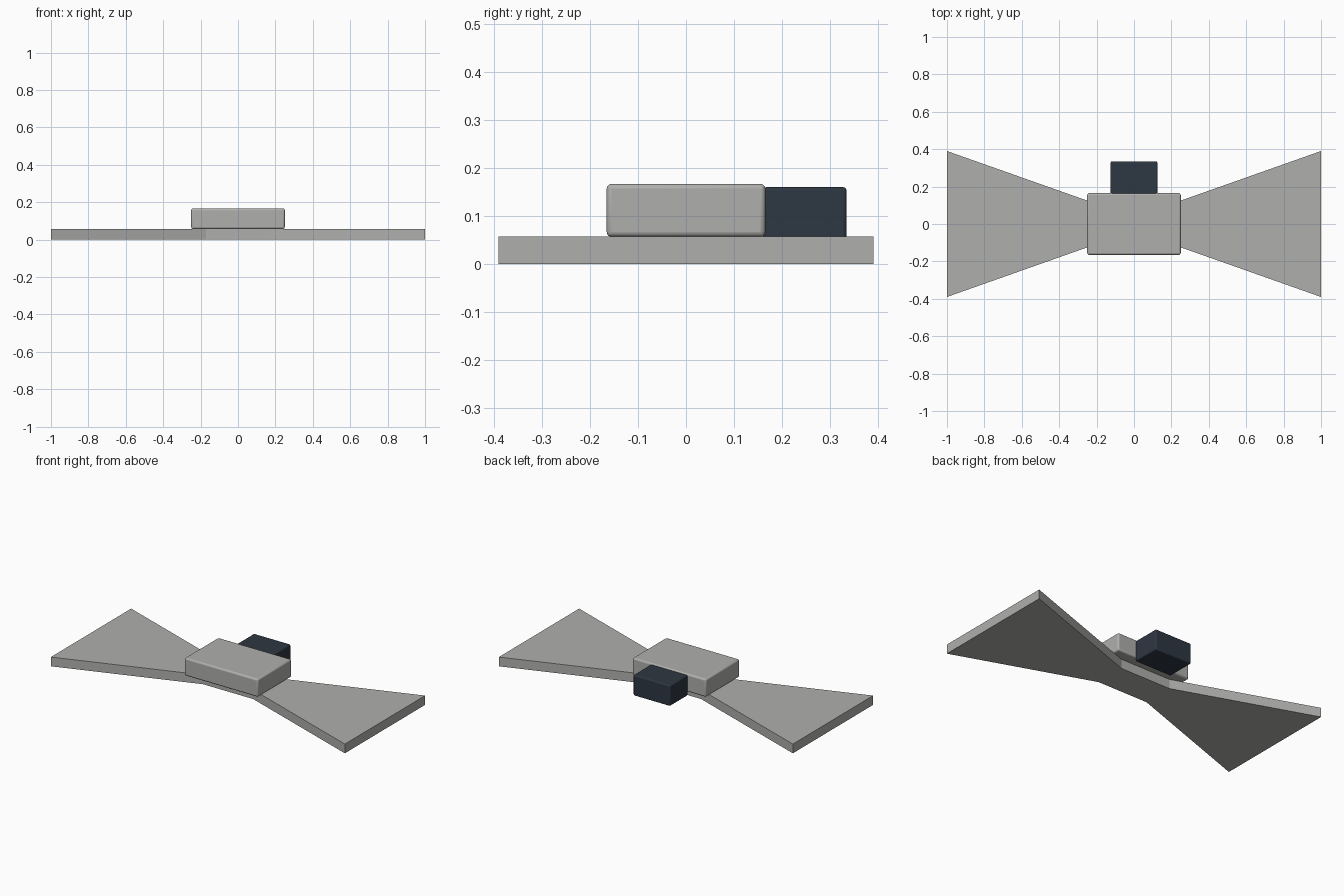
import bpy
import bmesh

cube = bpy.data.objects.get("Cube")
if cube:
    bpy.data.objects.remove(cube, do_unlink=True)


def make_material(name, colour):
    mat = bpy.data.materials.new(name)
    mat.use_nodes = True
    mat.diffuse_color = colour
    mat.node_tree.nodes["Principled BSDF"].inputs["Base Color"].default_value = colour
    return mat


def add_object(name, bm, mat):
    mesh = bpy.data.meshes.new(name)
    bmesh.ops.recalc_face_normals(bm, faces=bm.faces)
    bm.to_mesh(mesh)
    bm.free()
    mesh.materials.append(mat)
    obj = bpy.data.objects.new(name, mesh)
    bpy.context.collection.objects.link(obj)
    return obj


def rounded_box(name, low, high, bevel, mat):
    bm = bmesh.new()
    bmesh.ops.create_cube(bm, size=1)
    for v in bm.verts:
        v.co = [h if c > 0 else l for c, l, h in zip(v.co, low, high)]
    obj = add_object(name, bm, mat)
    mod = obj.modifiers.new("soft_edges", "BEVEL")
    mod.width = bevel
    mod.segments = 3
    bpy.ops.object.select_all(action="DESELECT")
    obj.select_set(True)
    bpy.context.view_layer.objects.active = obj
    bpy.ops.object.shade_smooth_by_angle()
    return obj


grey = make_material("light_grey", (0.43, 0.43, 0.42, 1))
navy = make_material("dark_slate", (0.027, 0.038, 0.054, 1))

# Bow-tie base plate: a flat outline extruded upward
THICKNESS = 0.057
half = [(1, 0.39), (0.17, 0.097)]
outline = half + [(-x, y) for x, y in reversed(half)]
outline += [(x, -y) for x, y in reversed(outline)]
bm = bmesh.new()
face = bm.faces.new([bm.verts.new((x, y, 0)) for x, y in outline])
extruded = bmesh.ops.extrude_face_region(bm, geom=[face], use_keep_orig=True)
for item in extruded["geom"]:
    if isinstance(item, bmesh.types.BMVert):
        item.co.z = THICKNESS
add_object("base_plate", bm, grey)

# Central housing on the waist, with the dark block behind it
rounded_box("housing", (-0.25, -0.165, THICKNESS), (0.25, 0.165, 0.167), 0.01, grey)
rounded_box("rear_block", (-0.125, 0.16, 0.033), (0.125, 0.334, 0.16), 0.007, navy)
